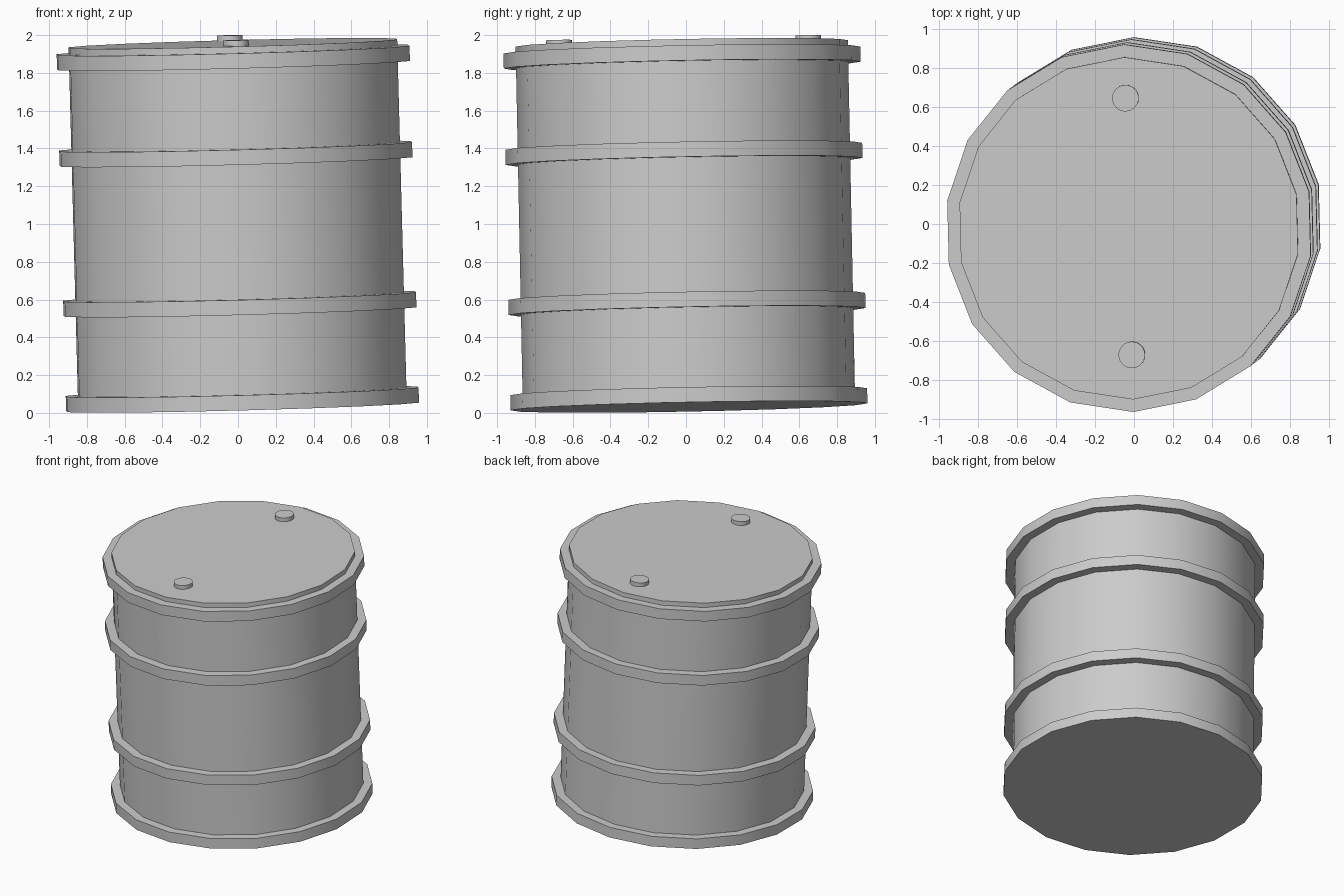
import bpy, bmesh, math
from mathutils import Matrix

if "Cube" in bpy.data.objects:
    bpy.data.objects.remove(bpy.data.objects["Cube"])

SIDES = 18
# whole drum leans slightly and is turned a touch about its axis
LEAN = (Matrix.Translation((0.024, 0.016, 0.032))
        @ Matrix.Rotation(-0.0265, 4, 'Y') @ Matrix.Rotation(0.02, 4, 'X')
        @ Matrix.Rotation(math.radians(1.4), 4, 'Z'))


def finish(name, bm):
    bmesh.ops.recalc_face_normals(bm, faces=bm.faces)
    bmesh.ops.transform(bm, matrix=LEAN, verts=bm.verts)
    mesh = bpy.data.meshes.new(name)
    bm.to_mesh(mesh)
    bm.free()
    ob = bpy.data.objects.new(name, mesh)
    bpy.context.collection.objects.link(ob)
    bpy.ops.object.select_all(action='DESELECT')
    ob.select_set(True)
    bpy.context.view_layer.objects.active = ob
    bpy.ops.object.shade_smooth_by_angle(angle=math.radians(35))
    return ob


def cylinder(name, r, z0, z1, sides, x=0.0, y=0.0):
    bm = bmesh.new()
    turn = Matrix.Rotation(math.pi / 2 if sides == SIDES else 0, 4, 'Z')
    bmesh.ops.create_cone(bm, cap_ends=True, segments=sides, radius1=r, radius2=r,
                          depth=z1 - z0)
    # put a corner of the polygon exactly on +y
    v = bm.verts[:][0].co
    turn = Matrix.Rotation(math.pi / 2 - math.atan2(v.y, v.x), 4, 'Z')
    bmesh.ops.transform(bm, verts=bm.verts,
                        matrix=Matrix.Translation((x, y, (z0 + z1) / 2)) @ turn)
    return finish(name, bm)


def hoop(name, r_in, r_out, z0, z1):
    bm = bmesh.new()
    loops = []
    for i in range(SIDES):
        a = math.pi / 2 + i * math.tau / SIDES
        loops.append([bm.verts.new((r * math.cos(a), r * math.sin(a), z))
                      for r, z in ((r_in, z0), (r_out, z0), (r_out, z1), (r_in, z1))])
    for i in range(SIDES):
        a, b = loops[i], loops[(i + 1) % SIDES]
        for j in range(4):
            k = (j + 1) % 4
            bm.faces.new((a[j], b[j], b[k], a[k]))
    return finish(name, bm)


# main shell with flat lid and base
cylinder("drum_body", 0.88, 0.0, 1.925, SIDES)

# four raised hoops
for name, z in (("bottom_hoop", 0.0), ("lower_hoop", 0.505),
                ("upper_hoop", 1.30), ("top_hoop", 1.81)):
    hoop(name, 0.88, 0.945, z, z + 0.08)

# two bung caps on the lid
for name, y in (("back_cap", 0.67), ("front_cap", -0.65)):
    cylinder(name, 0.068, 1.915, 1.955, 32, 0.0, y)
